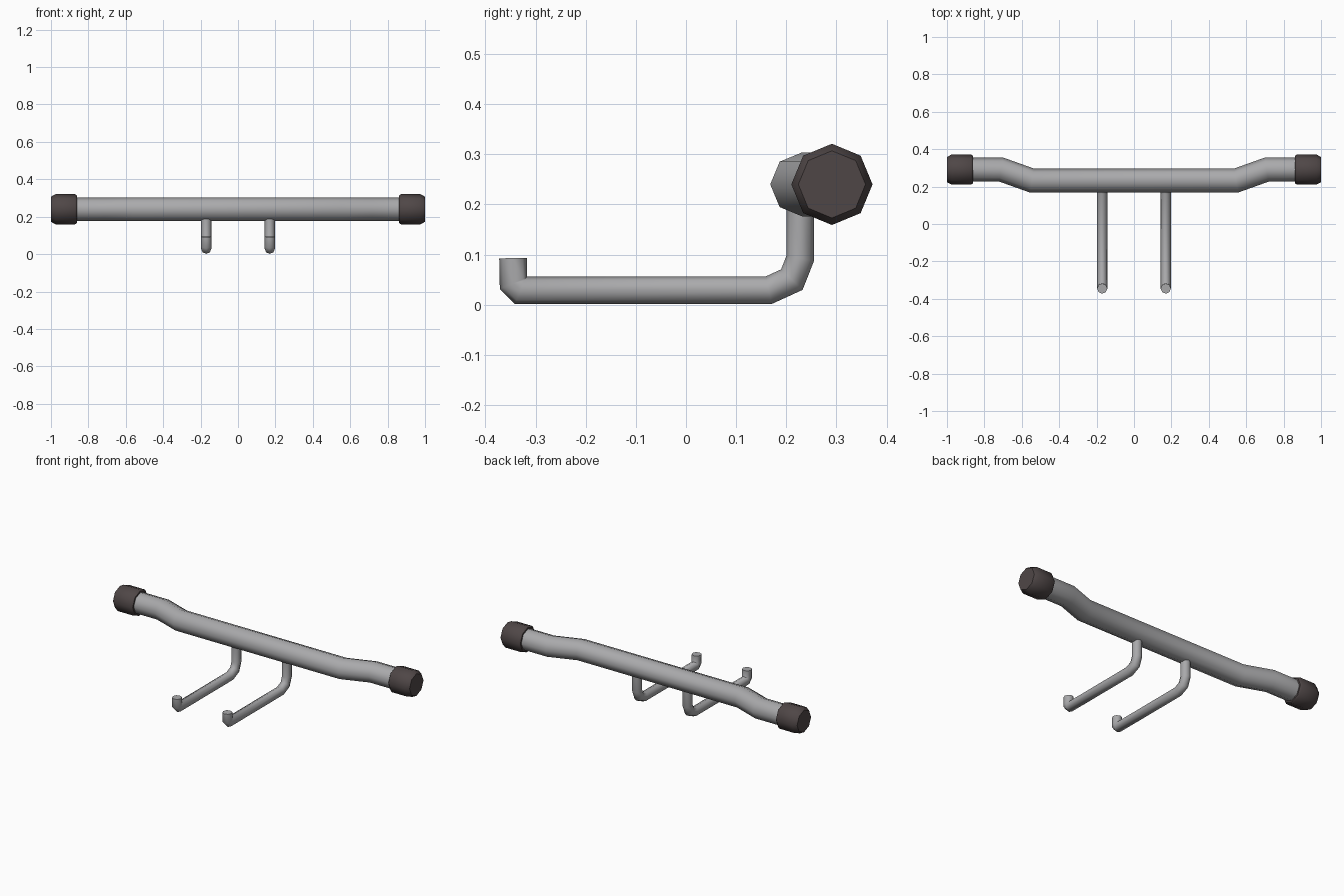
import bpy, bmesh, math
from mathutils import Vector

if "Cube" in bpy.data.objects:
    bpy.data.objects.remove(bpy.data.objects["Cube"])


def material(name, rgb):
    m = bpy.data.materials.new(name)
    m.diffuse_color = (*rgb, 1)
    m.use_nodes = True
    m.node_tree.nodes["Principled BSDF"].inputs["Base Color"].default_value = m.diffuse_color
    return m


STEEL = material("grey steel", (0.40, 0.40, 0.41))
RUBBER = material("dark brown rubber", (0.078, 0.062, 0.062))


def tube(name, path, radii, normal, mat, sides=8):
    """Sweep a mitred ring along a flat path and close both ends."""
    pts = [Vector(p) for p in path]
    normal = Vector(normal)
    bm = bmesh.new()
    rings = []
    for i, p in enumerate(pts):
        a = (p - pts[i - 1]).normalized() if i else None
        b = (pts[i + 1] - p).normalized() if i < len(pts) - 1 else None
        a, b = a or b, b or a
        t = (a + b).normalized()
        side = t.cross(normal) / max(t.dot(a), 0.5)
        ring = []
        for k in range(sides):
            w = 2 * math.pi * k / sides
            ring.append(bm.verts.new(p + radii[i] * (side * math.cos(w) + normal * math.sin(w))))
        rings.append(ring)
    for r, s in zip(rings, rings[1:]):
        for k in range(sides):
            j = (k + 1) % sides
            bm.faces.new((r[k], r[j], s[j], s[k]))
    bm.faces.new(rings[0])
    bm.faces.new(rings[-1])
    bmesh.ops.recalc_face_normals(bm, faces=bm.faces)
    me = bpy.data.meshes.new(name)
    bm.to_mesh(me)
    bm.free()
    me.materials.append(mat)
    ob = bpy.data.objects.new(name, me)
    bpy.context.collection.objects.link(ob)
    bpy.ops.object.select_all(action='DESELECT')
    ob.select_set(True)
    bpy.context.view_layer.objects.active = ob
    bpy.ops.object.shade_smooth_by_angle(angle=math.radians(50))
    return ob


# Main cross bar, stepped back at both ends
Z = 0.24
half = [(0.545, 0.232), (0.71, 0.291), (0.95, 0.291)]
bar = [(-x, y, Z) for x, y in reversed(half)] + [(x, y, Z) for x, y in half]
tube("cross_bar", bar, [0.064] * len(bar), (0, 0, 1), STEEL)

# Bent hook: drop, curve, long arm, upturned tip
hook = [(0.228, 0.21), (0.228, 0.093), (0.211, 0.05), (0.165, 0.029),
        (-0.330, 0.029), (-0.344, 0.043), (-0.345, 0.093)]

for s, label in ((-1, "left"), (1, "right")):
    tube(label + "_hook", [(s * 0.17, y, z) for y, z in hook],
         [0.0275] * len(hook), (1, 0, 0), STEEL)
    # Rubber end cap with chamfered rims
    tube(label + "_end_cap", [(s * x, 0.291, Z) for x in (0.862, 0.872, 0.975, 1.0)],
         [0.074, 0.081, 0.081, 0.067], (0, 0, 1), RUBBER)
